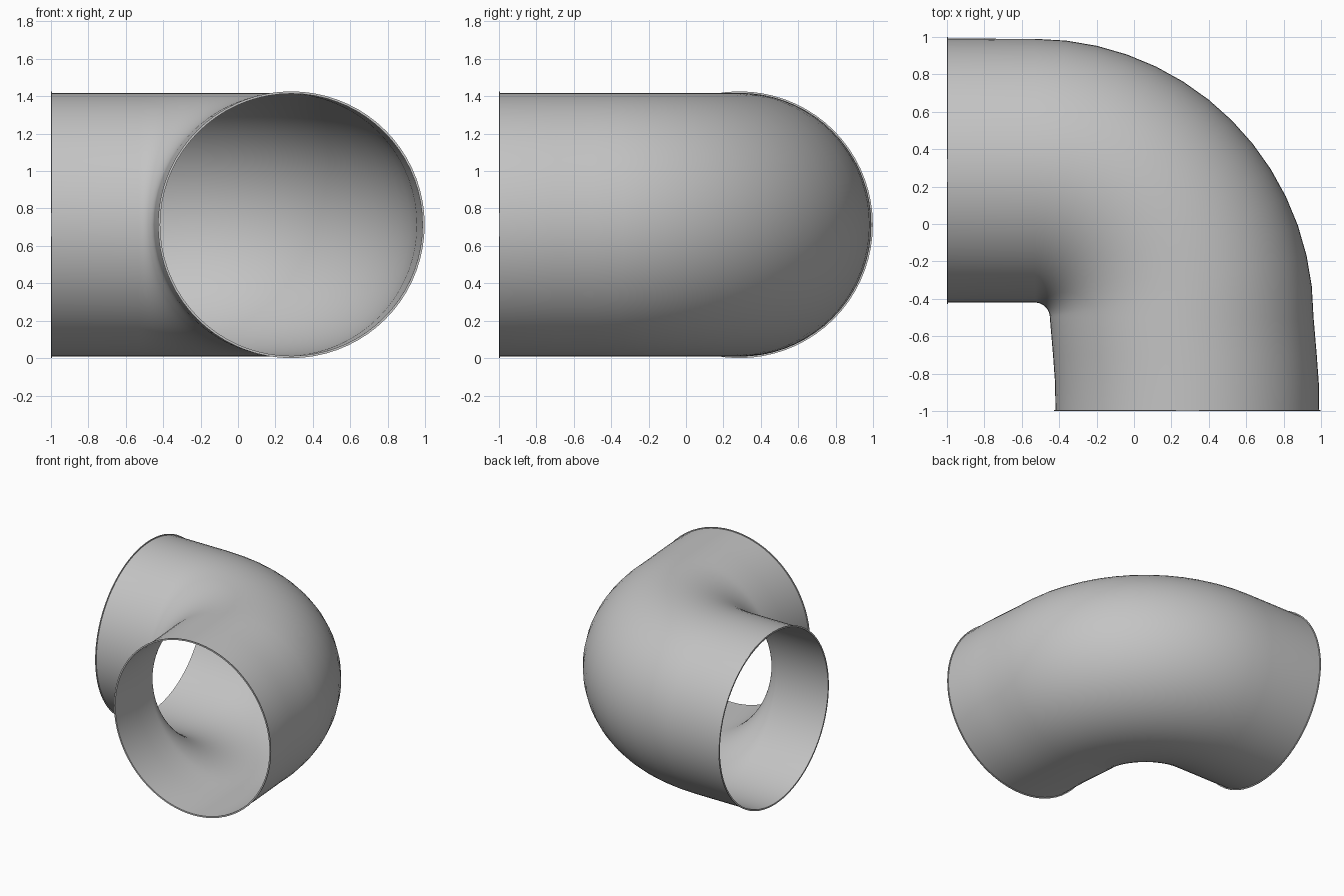
import bpy, bmesh
from math import sin, cos, pi

if "Cube" in bpy.data.objects:
    bpy.data.objects.remove(bpy.data.objects["Cube"])

SIDES, BEND_STEPS = 72, 14
AXIS_Z, RADIUS, LIP, WALL = 0.713, 0.705, 0.713, 0.004
BEND_X, BEND_Y, BEND_R = -0.53, -0.5, 0.785
LIP_DEPTH = 0.006

# One flat grey
grey = bpy.data.materials.new("pipe_grey")
grey.use_nodes = True
colour = (0.55, 0.55, 0.55, 1)
grey.diffuse_color = colour
grey.node_tree.nodes["Principled BSDF"].inputs["Base Color"].default_value = colour

# Centre line: straight leg, quarter bend, gently offset leg (x, y, heading)
start = (-1, 0.286, pi / 2)
start_in = (-1 + LIP_DEPTH, 0.286, pi / 2)
end = (0.285, -1, 0)
end_in = (0.285, -1 + LIP_DEPTH, 0)
path = []
for i in range(BEND_STEPS + 1):
    a = pi / 2 * (1 - i / BEND_STEPS)
    path.append((BEND_X + BEND_R * cos(a), BEND_Y + BEND_R * sin(a), a))
path += [(0.272, -0.7, 0), (0.283, -0.85, 0)]

# Wall profile: outside with a raised lip at each mouth, then back along the inside
stations = [(start, LIP), (start_in, LIP), (start_in, RADIUS)]
stations += [(p, RADIUS) for p in path]
stations += [(end_in, RADIUS), (end_in, LIP), (end, LIP)]
stations += [(p, RADIUS - WALL) for p in [end] + path[::-1] + [start]]

bm = bmesh.new()


def ring(station, radius):
    x, y, a = station
    verts = []
    for i in range(SIDES):
        t = 2 * pi * i / SIDES
        out = radius * cos(t)
        verts.append(bm.verts.new((x + out * cos(a), y + out * sin(a),
                                   AXIS_Z + radius * sin(t))))
    return verts


rings = [ring(*s) for s in stations]
for k, first in enumerate(rings):
    second = rings[(k + 1) % len(rings)]
    for i in range(SIDES):
        j = (i + 1) % SIDES
        bm.faces.new((first[i], first[j], second[j], second[i]))
bmesh.ops.recalc_face_normals(bm, faces=bm.faces)

mesh = bpy.data.meshes.new("pipe_elbow")
bm.to_mesh(mesh)
bm.free()
mesh.materials.append(grey)
elbow = bpy.data.objects.new("pipe_elbow", mesh)
bpy.context.collection.objects.link(elbow)

# Smooth pipe walls with crisp mouth edges
bpy.ops.object.select_all(action="DESELECT")
elbow.select_set(True)
bpy.context.view_layer.objects.active = elbow
bpy.ops.object.shade_smooth_by_angle(angle=pi / 5)
